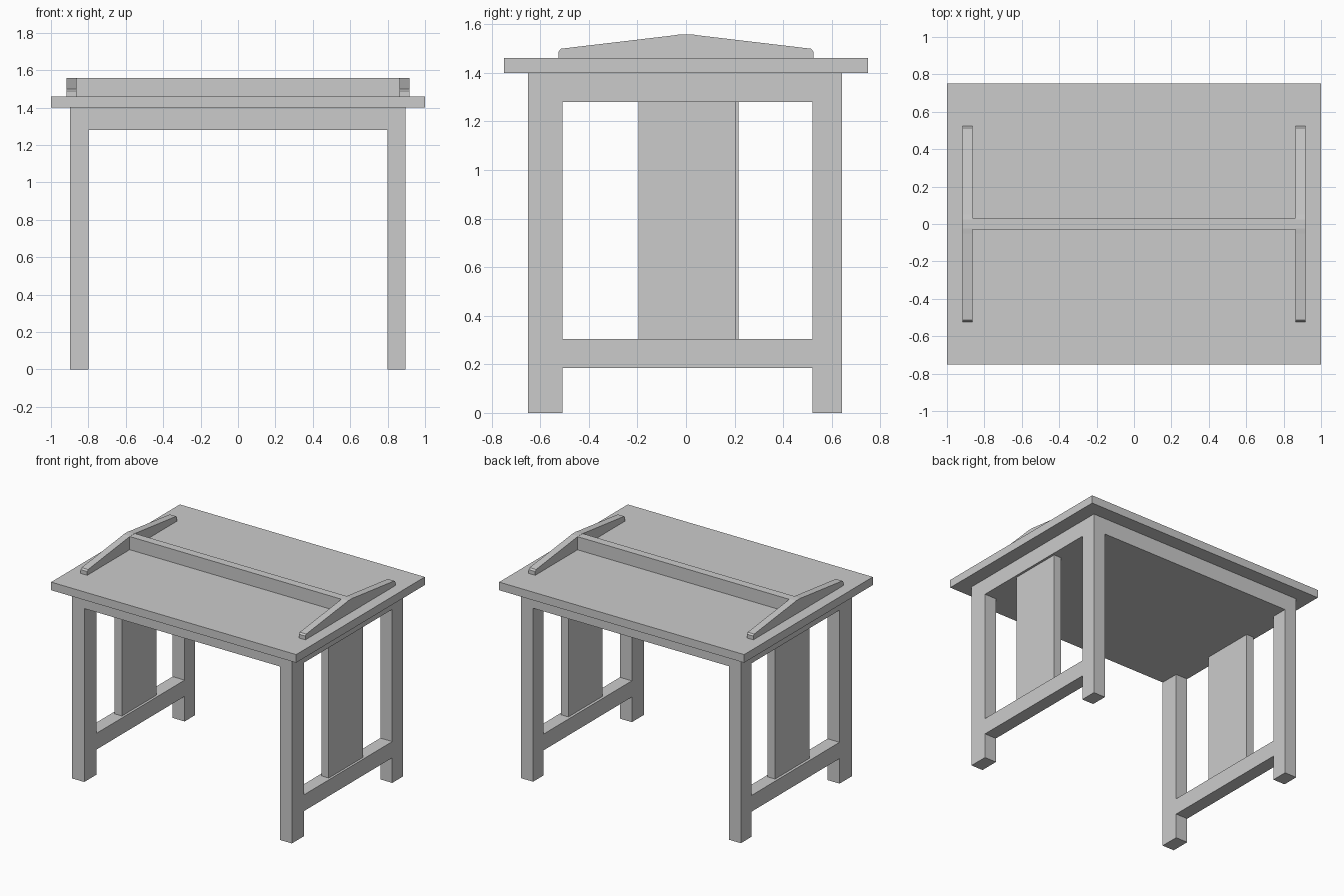
import bpy
import bmesh

if "Cube" in bpy.data.objects:
    bpy.data.objects.remove(bpy.data.objects["Cube"])


def extrude_x(name, profile, x0, x1):
    """Solid made from a (y, z) outline swept from x0 to x1."""
    bm = bmesh.new()
    face = bm.faces.new([bm.verts.new((x0, y, z)) for y, z in profile])
    swept = bmesh.ops.extrude_face_region(bm, geom=[face])["geom"]
    bmesh.ops.translate(bm, vec=(x1 - x0, 0, 0),
                        verts=[v for v in swept if isinstance(v, bmesh.types.BMVert)])
    bmesh.ops.recalc_face_normals(bm, faces=bm.faces)
    mesh = bpy.data.meshes.new(name)
    bm.to_mesh(mesh)
    bm.free()
    obj = bpy.data.objects.new(name, mesh)
    bpy.context.collection.objects.link(obj)
    return obj


def box(name, x, y, z):
    outline = [(y[0], z[0]), (y[1], z[0]), (y[1], z[1]), (y[0], z[1])]
    return extrude_x(name, outline, *x)


FRONT_LEG = (-0.65, -0.508)
BACK_LEG = (0.52, 0.643)
FRAME_Z = 1.28

# Table top and the thick slab beneath it
box("table_top", (-1, 1), (-0.75, 0.75), (1.40, 1.46))
box("under_slab", (-0.898, 0.895), (FRONT_LEG[0], BACK_LEG[1]), (FRAME_Z, 1.40))

# Low gabled end strip, with small chamfers at both tips
half = [(0.524, 1.46), (0.524, 1.488), (0.514, 1.499), (0.05, 1.554), (0.025, 1.558)]
gable = half + [(-y, z) for y, z in reversed(half)]

# Side frames: legs, lower rail, upright panel and end strip
for side, leg_x, panel_y in (("left", (-0.898, -0.80), (-0.185, 0.216)),
                             ("right", (0.798, 0.895), (-0.196, 0.203))):
    s = -1 if side == "left" else 1
    box(side + "_front_leg", leg_x, FRONT_LEG, (0, FRAME_Z))
    box(side + "_back_leg", leg_x, BACK_LEG, (0, FRAME_Z))
    box(side + "_lower_rail", leg_x, (FRONT_LEG[1], BACK_LEG[0]), (0.185, 0.305))
    panel_x = sorted((s * 0.818, s * 0.878))
    box(side + "_panel", panel_x, panel_y, (0.305, FRAME_Z))
    extrude_x(side + "_end_strip", gable, *sorted((s * 0.864, s * 0.917)))

# Centre strip joining the end strips
box("centre_strip", (-0.864, 0.864), (-0.029, 0.031), (1.46, 1.557))
